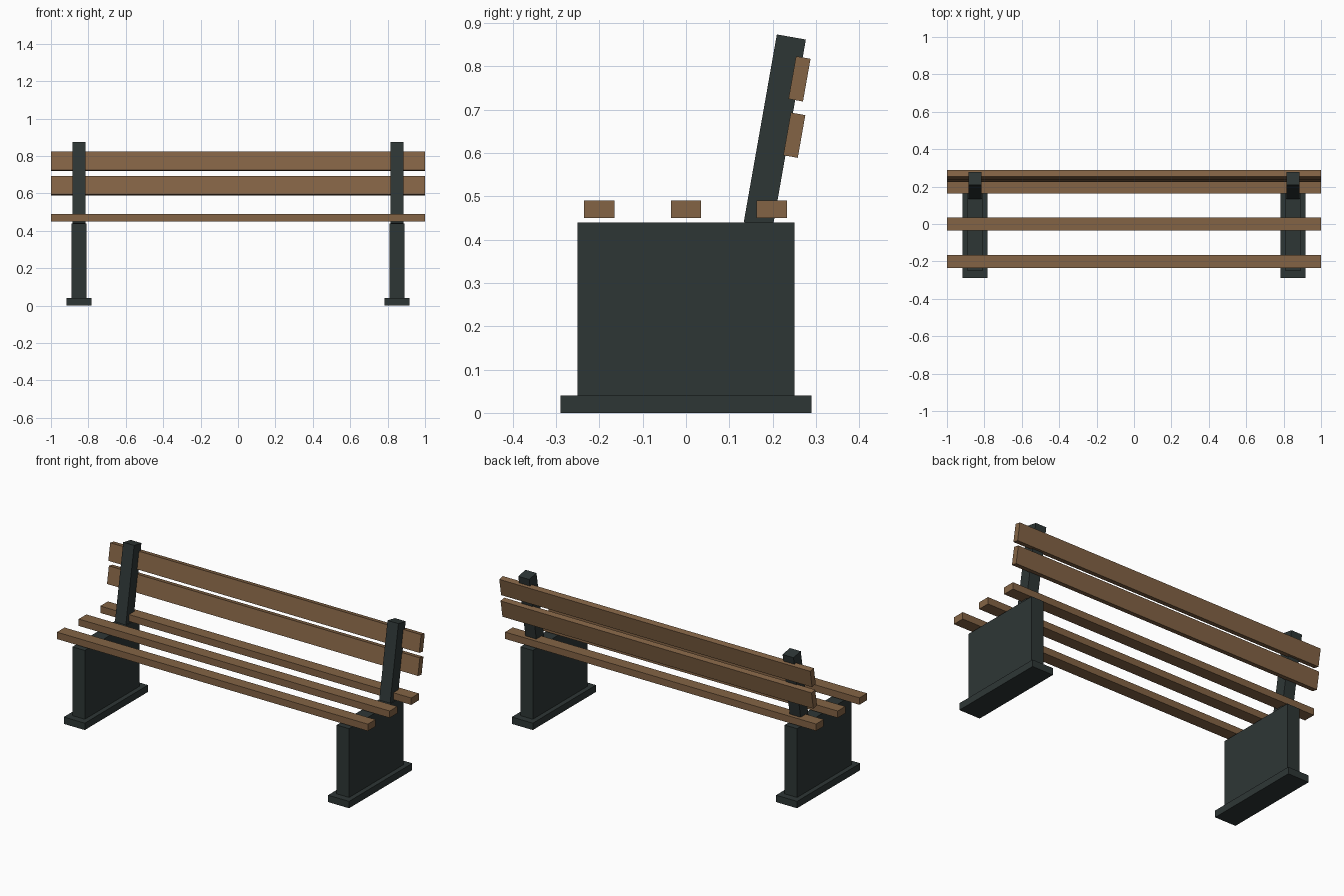
import bpy, math

if "Cube" in bpy.data.objects:
    bpy.data.objects.remove(bpy.data.objects["Cube"])


def material(name, rgb):
    m = bpy.data.materials.new(name)
    m.diffuse_color = (*rgb, 1)
    m.use_nodes = True
    m.node_tree.nodes["Principled BSDF"].inputs["Base Color"].default_value = m.diffuse_color
    return m


iron = material("dark_iron", (0.027, 0.037, 0.036))
wood = material("brown_wood", (0.23, 0.127, 0.060))
LEAN = math.radians(-10)  # backrest leans towards +y


def box(name, size, center, mat, lean=0.0):
    bpy.ops.mesh.primitive_cube_add(size=1, location=center, rotation=(lean, 0, 0))
    ob = bpy.context.object
    ob.name = name
    ob.scale = size
    bpy.ops.object.transform_apply(location=False, rotation=False, scale=True)
    ob.data.materials.append(mat)
    return ob


# Two end supports: foot, solid side panel, leaning back post
for side, x in (("left", -0.85), ("right", 0.85)):
    box(f"{side}_foot", (0.135, 0.58, 0.04), (x, 0, 0.02), iron)
    box(f"{side}_panel", (0.08, 0.50, 0.40), (x, 0, 0.24), iron)
    box(f"{side}_back_post", (0.07, 0.068, 0.44), (x, 0.205, 0.651), iron, LEAN)

# Seat slats
for i, y in enumerate((-0.2, 0.0, 0.198)):
    box(f"seat_slat_{i + 1}", (2, 0.07, 0.04), (0, y, 0.47), wood)

# Backrest slats, let into the rear of the posts
for i, (y, z) in enumerate(((0.250, 0.641), (0.262, 0.771))):
    box(f"back_slat_{i + 1}", (2, 0.034, 0.10), (0, y, z), wood, LEAN)
